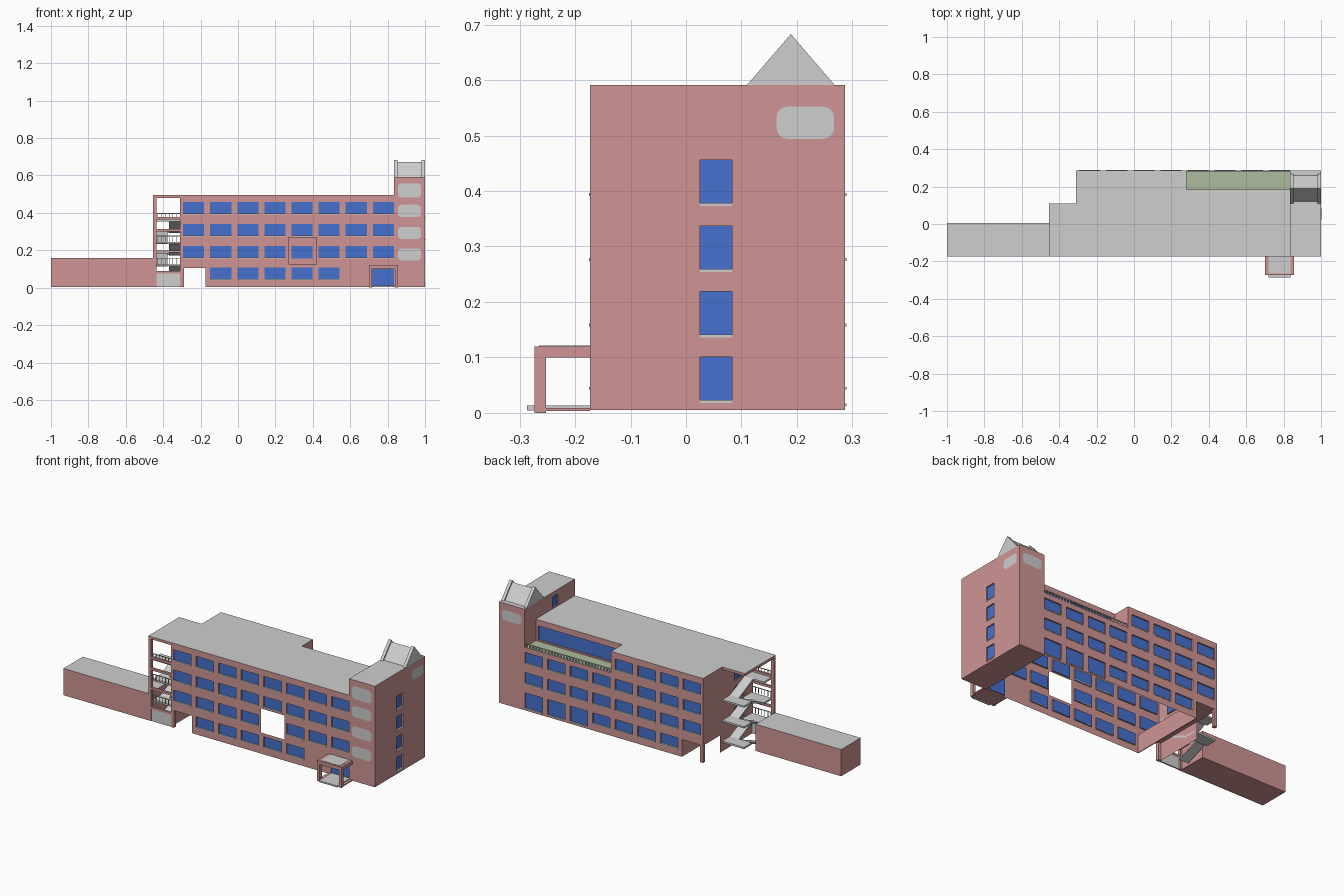
import bpy, bmesh, math
from mathutils import Vector as V

if "Cube" in bpy.data.objects:
    bpy.data.objects.remove(bpy.data.objects["Cube"])

def material(name, r, g, b):
    m = bpy.data.materials.new(name)
    m.diffuse_color = (r, g, b, 1)
    m.use_nodes = True
    m.node_tree.nodes["Principled BSDF"].inputs["Base Color"].default_value = m.diffuse_color
    return m

MATS = [material("brick pink", .62, .30, .295), material("window blue", .06, .165, .62),
        material("light grey", .62, .62, .62), material("terrace green", .42, .50, .34)]
BRICK, GLASS, GREY, GREEN = range(4)
Z0, ZR, ZT = .005, .495, .591          # base, main roof, tower top
YF, YB = -.173, .287                   # front and back planes
XL, XM, XT = -.31, .28, .835           # main left end, terrace start, tower start

def finish(bm, name):
    me = bpy.data.meshes.new(name)
    bm.to_mesh(me)
    bm.free()
    for m in MATS:
        me.materials.append(m)
    ob = bpy.data.objects.new(name, me)
    bpy.context.collection.objects.link(ob)
    return ob

def quad(bm, pts, n, mat):
    f = bm.faces.new([bm.verts.new(p) for p in pts])
    f.normal_update()
    if f.normal.dot(n) < 0:
        f.normal_flip()
    f.material_index = mat

def add_box(bm, x0, x1, y0, y1, z0, z1, mat, top=None):
    lo, hi = (x0, y0, z0), (x1, y1, z1)
    for a in range(3):
        b, c = (a + 1) % 3, (a + 2) % 3
        for s, val in ((-1, lo[a]), (1, hi[a])):
            pts = []
            for u, w in ((lo[b], lo[c]), (hi[b], lo[c]), (hi[b], hi[c]), (lo[b], hi[c])):
                p = V()
                p[a], p[b], p[c] = val, u, w
                pts.append(p)
            n = V()
            n[a] = s
            quad(bm, pts, n, top if top is not None and a == 2 and s > 0 else mat)

def boxes(name, items, mat, top=None):
    bm = bmesh.new()
    for b in items:
        add_box(bm, *b, mat, top)
    return finish(bm, name)

def wall(name, axis, pos, out, u0, u1, z0, z1, holes=(), depth=.008):
    """Flat wall across one axis; holes are (u0, u1, z0, z1, kind)."""
    bm = bmesh.new()
    P = (lambda u, z, d=0: V((pos - out * d, u, z))) if axis == 'x' else \
        (lambda u, z, d=0: V((u, pos - out * d, z)))
    n = V((out, 0, 0)) if axis == 'x' else V((0, out, 0))
    us = sorted({u0, u1, *[h[0] for h in holes], *[h[1] for h in holes]})
    zs = sorted({z0, z1, *[h[2] for h in holes], *[h[3] for h in holes]})
    for a, b in zip(us, us[1:]):
        for c, d in zip(zs, zs[1:]):
            mu, mz = (a + b) / 2, (c + d) / 2
            if not any(h[0] < mu < h[1] and h[2] < mz < h[3] for h in holes):
                quad(bm, [P(a, c), P(b, c), P(b, d), P(a, d)], n, BRICK)
    for a, b, c, d, kind in holes:
        if kind == 'open':
            continue
        quad(bm, [P(a, c, depth), P(b, c, depth), P(b, d, depth), P(a, d, depth)], n, GLASS)
        mid = P((a + b) / 2, (c + d) / 2, depth / 2)
        for (p, q), (r, s) in (((a, c), (b, c)), ((b, c), (b, d)), ((b, d), (a, d)), ((a, d), (a, c))):
            pts = [P(p, q), P(r, s), P(r, s, depth), P(p, q, depth)]
            quad(bm, pts, mid - sum(pts, V()) / 4, BRICK)
        if kind == 'sill':
            lo, hi = P(a, c, depth), P(b, c + .005, -.002)
            add_box(bm, lo.x, hi.x, min(lo.y, hi.y), max(lo.y, hi.y), lo.z, hi.z, GREY) if axis == 'y' else \
                add_box(bm, min(lo.x, hi.x), max(lo.x, hi.x), lo.y, hi.y, lo.z, hi.z, GREY)
    return finish(bm, name)

def prism(name, profile, x0, x1, mat):
    """Extrude a (y, z) profile along x."""
    bm = bmesh.new()
    f = bm.faces.new([bm.verts.new((x0, y, z)) for y, z in profile])
    r = bmesh.ops.extrude_face_region(bm, geom=[f])
    bmesh.ops.translate(bm, vec=(x1 - x0, 0, 0), verts=[v for v in r['geom'] if isinstance(v, bmesh.types.BMVert)])
    bmesh.ops.recalc_face_normals(bm, faces=bm.faces)
    for f in bm.faces:
        f.material_index = mat
    return finish(bm, name)

def rounded_panel(name, axis, pos, out, u, z, w, h, r=.02):
    """Thin grey plate with rounded corners on a wall."""
    bm = bmesh.new()
    vs = []
    for k in range(4):
        sx, sz = (1, -1, -1, 1)[k], (1, 1, -1, -1)[k]
        for i in range(5):
            t = math.radians(90 * k + 22.5 * i)
            a, b = u + sx * (w / 2 - r) + r * math.cos(t), z + sz * (h / 2 - r) + r * math.sin(t)
            p = pos + out * .002
            vs.append(bm.verts.new((p, a, b) if axis == 'x' else (a, p, b)))
    f = bm.faces.new(vs)
    f.normal_update()
    if (f.normal.x if axis == 'x' else f.normal.y) * out < 0:
        f.normal_flip()
    f.material_index = GREY
    return finish(bm, name)

# Window grid shared by front and back
rows = [(.042, .107), (.156, .224), (.274, .341), (.391, .458)]
def win(col, row):
    x = -.294 + .145 * col
    return (x, x + .113, *rows[row], 'sill')
passage = (-.29, -.175, Z0, .105, 'open')

# Front wall: windows, passage, entrance and one large opening
front = [win(c, r) for r in range(4) for c in range(8)
         if not (r == 0 and c in (0, 6, 7)) and not (r == 1 and c == 4)]
front += [passage, (.27, .42, .127, .267, 'open'), (.717, .834, .01, .107, 'door')]
wall("front_wall", 'y', YF, -1, XL, XT, Z0, ZR, front)

# Back wall, full height beside the terrace and lower under it
wall("back_wall_high", 'y', YB, 1, XL, XM, Z0, ZR,
     [win(c, r) for r in range(4) for c in range(4) if (c, r) != (0, 0)] + [passage])
doors = [(w[0], w[1], .012, .107, 'sill') for w in (win(c, 0) for c in (5, 6, 7))]
wall("back_wall_low", 'y', YB, 1, XM, XT, Z0, .37,
     [win(c, r) for r in (1, 2) for c in range(4, 8)] + [win(4, 0)] + doors)

# Set-back top floor and planted terrace with railing
wall("terrace_window_wall", 'y', .185, 1, XM, XT, .37, ZR, [(.30, .82, .378, .46, 'door')])
wall("terrace_side_wall", 'x', XM, 1, .185, YB, .37, ZR)
boxes("terrace", [(XM, XT, .185, YB - .001, .362, .370)], GREEN)
rail = [(XM, XT, YB - .007, YB - .002, .388, .392)]
rail += [(XM + .005 + i * .0198, XM + .012 + i * .0198, YB - .006, YB - .003, .37, .388) for i in range(28)]
boxes("terrace_railing", rail, GREY)

# Left end wall with stair doors and open corner
stair_doors = [(-.10, .0, z, z + .085, 'door') for z in (.13, .25, .37)]
wall("left_end_wall", 'x', XL, -1, YF, YB, Z0, ZR, [(.13, .267, Z0, .105, 'open')] + stair_doors)

# Passage lining
boxes("passage_lining", [(-.175, -.17, YF + .001, YB - .001, Z0, .11),
                         (XL + .001, -.175, YF + .001, YB - .001, .106, .11)], BRICK)
boxes("corner_columns", [(XL + .001, -.291, y, y + .018, Z0, .106) for y in (YF + .001, YB - .019)], BRICK)

# Main flat roof (open shell below)
bm = bmesh.new()
for x0, x1, y0, y1 in ((XL, XT, YF, .185), (XL, XM, .185, YB)):
    quad(bm, [(x0, y0, ZR), (x1, y0, ZR), (x1, y1, ZR), (x0, y1, ZR)], V((0, 0, 1)), GREY)
finish(bm, "main_roof")

# Open staircase bay on the left
boxes("stair_roof", [(-.455, XL, YF, .11, .48, ZR)], BRICK, GREY)
boxes("stair_frame", [(-.455, -.437, YF, YF + .018, Z0, .48)] +
      [(-.437, XL, YF, YF + .012, z, z + .013) for z in (.075, .187, .30, .365)], BRICK)
boxes("stair_base_panel", [(-.435, XL, YF + .002, YF + .01, Z0, .075)], GREY)
boxes("stair_landings", [(-.437, XL, YF + .012, -.09, z - .01, z) for z in (.125, .245, .365)] +
      [(-.45, XL, .04, .11, z - .01, z) for z in (.065, .185, .305)], GREY)
for i in range(3):
    low, mid, high = (Z0 + .005, .125, .245)[i], (.065, .185, .305)[i], (.125, .245, .365)[i]
    for side, x0, za, zb in (("up", -.435, low, mid), ("back", -.368, high, mid)):
        prism(f"stair_flight_{side}_{i}", [(-.09, za), (.04, zb), (.04, zb - .012), (-.09, za - .012 if za > .02 else Z0)],
              x0, x0 + .058, GREY)
posts = []
for z in (.125, .245, .365):
    posts += [(-.437, XL, YF + .004, YF + .007, z + .03, z + .034)]
    posts += [(-.43 + k * .02, -.427 + k * .02, YF + .004, YF + .007, z, z + .03) for k in range(6)]
boxes("stair_railings", posts, GREY)

# Low annex
boxes("annex", [(-1, -.45, YF, .005, Z0, .16)], BRICK, GREY)

# Tower with side windows
tw = [(.025, .083, z, z + .083, 'sill') for z in (.018, .136, .254, .373)]
wall("tower_right_wall", 'x', 1, 1, YF, YB, Z0, ZT, tw)
wall("tower_left_wall", 'x', XT, -1, YF, YB, Z0, ZT, [(-.02, .03, .50, .565, 'door')])
wall("tower_front_wall", 'y', YF, -1, XT, 1, Z0, ZT)
wall("tower_back_wall", 'y', YB, 1, XT, 1, Z0, ZT)
bm = bmesh.new()
for z, s, m in ((ZT, 1, GREY), (Z0, -1, BRICK)):
    quad(bm, [(XT, YF, z), (1, YF, z), (1, YB, z), (XT, YB, z)], V((0, 0, s)), m)
finish(bm, "tower_roof_and_base")

# Gable on the tower with raised ends
prism("gable_roof", [(.12, ZT), (.258, ZT), (.189, .672)], .853, .982, GREY)
for n, x in (("left", XT), ("right", .982)):
    prism("gable_end_" + n, [(.11, ZT), (.268, ZT), (.189, .683)], x, x + .018, GREY)

# Rounded grey panels
for i, (z, h) in enumerate(((.178, .065), (.293, .065), (.411, .065), (.52, .075))):
    rounded_panel(f"tower_front_panel_{i}", 'y', YF, -1, .917, z, .125, h)
rounded_panel("tower_right_panel", 'x', 1, 1, .215, .523, .104, .058)
rounded_panel("tower_back_panel", 'y', YB, 1, .917, .523, .125, .06)

# Entrance porch
boxes("porch_posts", [(x, x + .016, -.273, -.252, 0, .10) for x in (.70, .839)], BRICK)
boxes("porch_roof", [(.70, .855, -.273, YF, .10, .12)], BRICK)
boxes("porch_roof_cover", [(.718, .838, -.265, YF, .12, .1215)], GREY)
boxes("porch_floor", [(.70, .855, -.273, YF, .003, .009)], BRICK)
boxes("porch_step", [(.72, .838, -.287, YF, .004, .013)], GREY)
